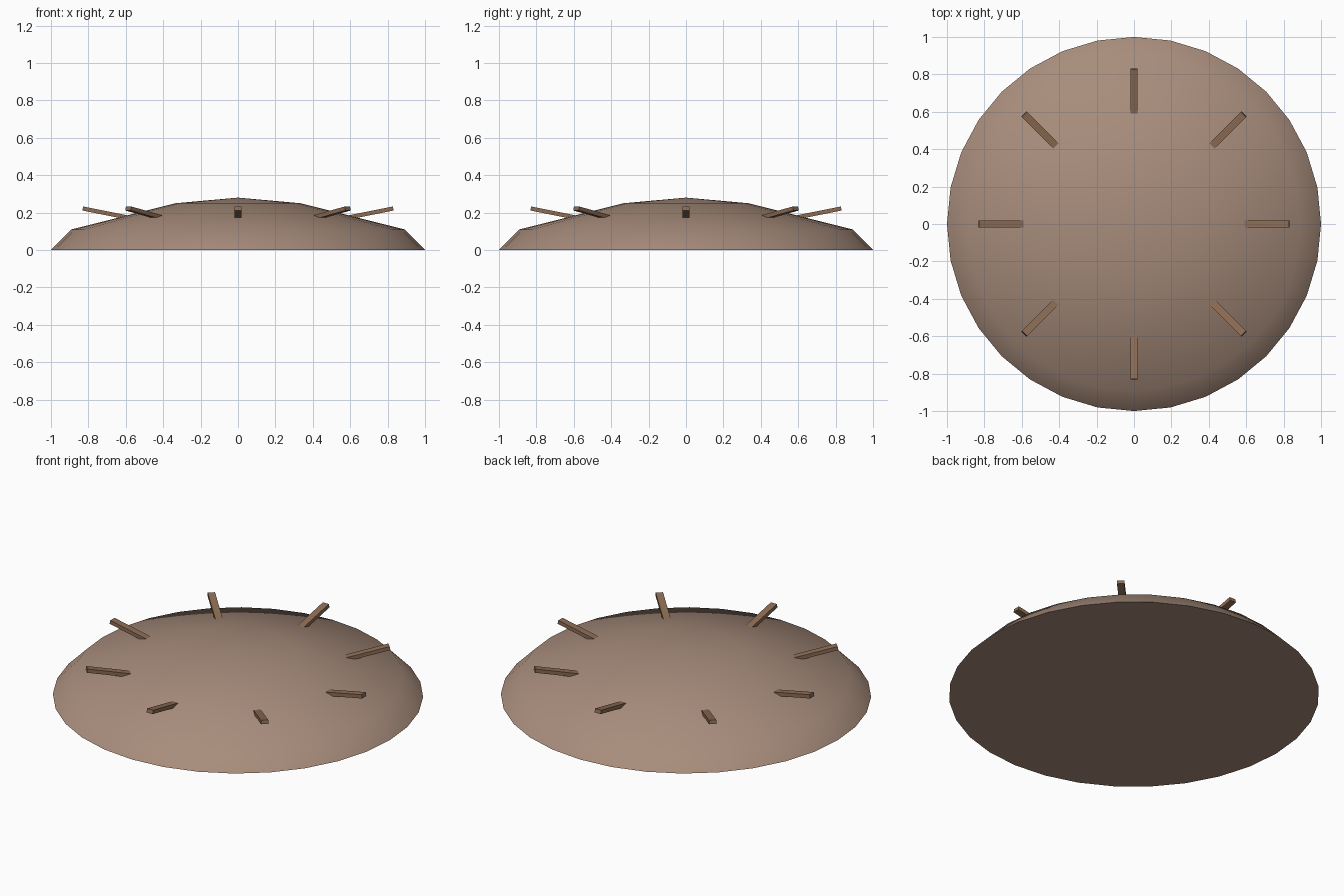
import bpy, bmesh, math
from mathutils import Matrix

if "Cube" in bpy.data.objects:
    bpy.data.objects.remove(bpy.data.objects["Cube"])


def material(name, rgb):
    m = bpy.data.materials.new(name)
    m.diffuse_color = (*rgb, 1)
    m.use_nodes = True
    m.node_tree.nodes["Principled BSDF"].inputs["Base Color"].default_value = m.diffuse_color
    return m


def add_object(name, bm, mat):
    bmesh.ops.recalc_face_normals(bm, faces=bm.faces)
    mesh = bpy.data.meshes.new(name)
    bm.to_mesh(mesh)
    bm.free()
    mesh.materials.append(mat)
    obj = bpy.data.objects.new(name, mesh)
    bpy.context.collection.objects.link(obj)
    return obj


clay = material("clay_brown", (0.392, 0.266, 0.202))
wood = material("wood_brown", (0.270, 0.153, 0.089))

# Low mound: rings stacked from rim to crown, closed below
SIDES = 32
bm = bmesh.new()
rings = []
for r, z in [(1.0, 0.0), (0.89, 0.11), (0.335, 0.25)]:
    rings.append([bm.verts.new((r * math.cos(a), r * math.sin(a), z))
                  for a in (2 * math.pi * i / SIDES for i in range(SIDES))])
crown = bm.verts.new((0, 0, 0.28))
for i in range(SIDES):
    j = (i + 1) % SIDES
    for low, high in zip(rings, rings[1:]):
        bm.faces.new((low[i], low[j], high[j], high[i]))
    bm.faces.new((rings[-1][i], rings[-1][j], crown))
bm.faces.new(rings[0][::-1])
mound = add_object("mound", bm, clay)
bpy.context.view_layer.objects.active = mound
mound.select_set(True)
bpy.ops.object.shade_smooth_by_angle(angle=math.radians(45))

# Eight flat stakes leaning outward from the mound
LENGTH, WIDTH, THICK = 0.27, 0.04, 0.022
TILT = math.atan(0.2)
for k in range(8):
    bm = bmesh.new()
    bmesh.ops.create_cube(bm, size=1, matrix=(
        Matrix.Rotation(k * math.pi / 4, 4, 'Z')
        @ Matrix.Translation((0.83, 0, 0.222))
        @ Matrix.Rotation(-TILT, 4, 'Y')
        @ Matrix.Translation((-LENGTH / 2, 0, 0))
        @ Matrix.Diagonal((LENGTH, WIDTH, THICK, 1))))
    add_object(f"stake_{k + 1}", bm, wood)
